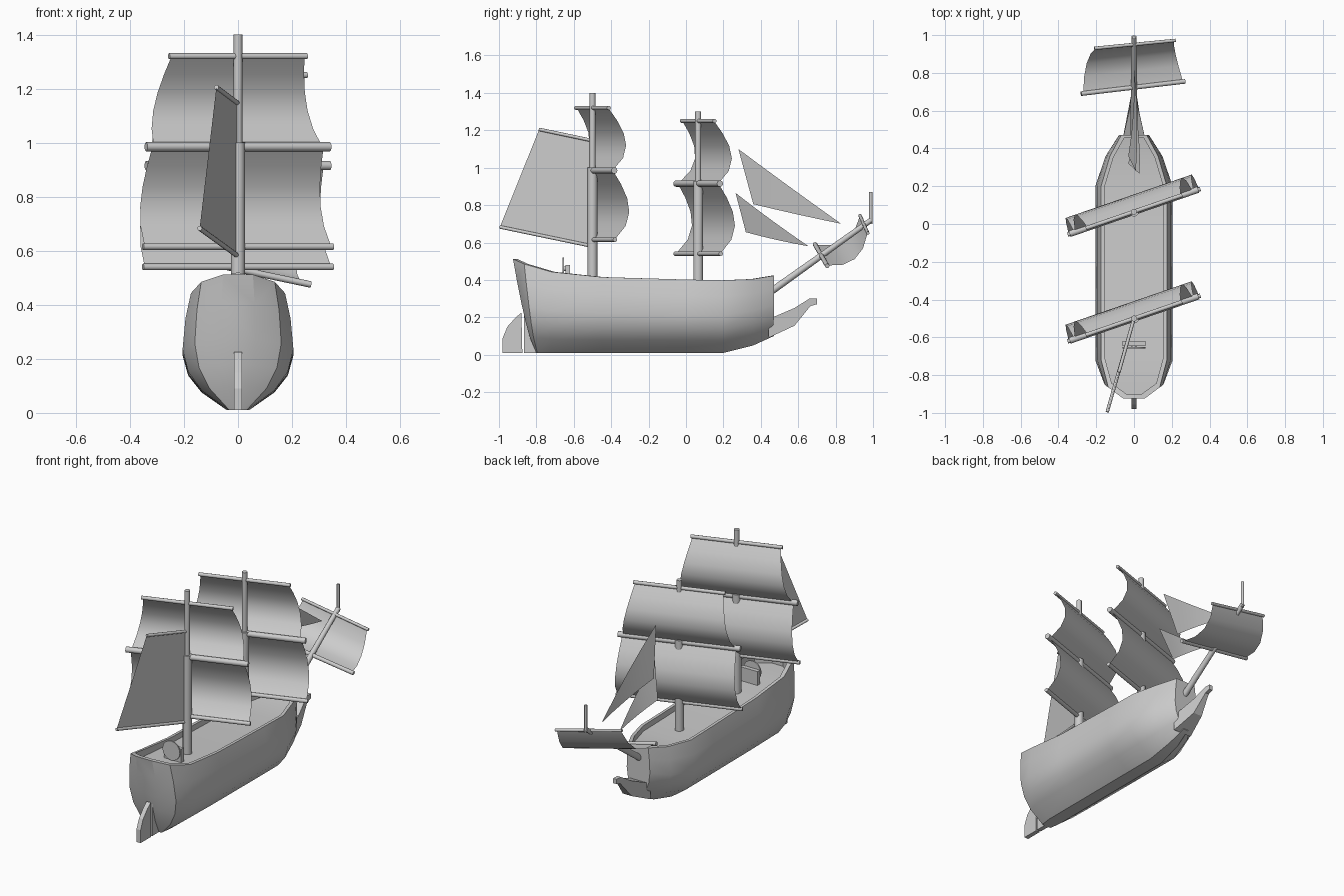
import bpy, bmesh
from math import radians, cos, sin
from mathutils import Vector as V

if "Cube" in bpy.data.objects:
    bpy.data.objects.remove(bpy.data.objects["Cube"])


def finish(name, verts, faces, smooth=None):
    me = bpy.data.meshes.new(name)
    me.from_pydata([tuple(v) for v in verts], [], faces)
    bm = bmesh.new()
    bm.from_mesh(me)
    bmesh.ops.remove_doubles(bm, verts=bm.verts, dist=1e-5)
    bmesh.ops.recalc_face_normals(bm, faces=bm.faces)
    bm.to_mesh(me)
    bm.free()
    ob = bpy.data.objects.new(name, me)
    bpy.context.collection.objects.link(ob)
    if smooth:
        bpy.ops.object.select_all(action='DESELECT')
        bpy.context.view_layer.objects.active = ob
        ob.select_set(True)
        bpy.ops.object.shade_smooth_by_angle(angle=radians(smooth))
    return ob


def rod(name, a, b, r1, r2=None, n=12):
    """Round spar between two points."""
    a, b = V(a), V(b)
    r2 = r1 if r2 is None else r2
    q = (b - a).to_track_quat('Z', 'Y')
    verts = []
    for p, r in ((a, r1), (b, r2)):
        for i in range(n):
            t = 2 * 3.14159265 * i / n
            verts.append(p + q @ V((r * cos(t), r * sin(t), 0)))
    faces = [(i, (i + 1) % n, n + (i + 1) % n, n + i) for i in range(n)]
    faces += [tuple(range(n)), tuple(range(n, 2 * n))]
    return finish(name, verts, faces, 40)


def sail(name, b0, b1, t0, t1, bulge=0.0, rows=4, low=0.0):
    """Cloth between a bottom edge and a top edge, bellied along its normal."""
    b0, b1, t0, t1 = map(V, (b0, b1, t0, t1))
    n = ((t0 + t1) - (b0 + b1)).cross((t1 - t0)).normalized()
    verts = []
    for i in range(rows + 1):
        u = i / rows
        w = 4 * u * (1 - u) * (1 + low * (1 - 2 * u))
        verts += [b0.lerp(t0, u) + n * bulge * w, b1.lerp(t1, u) + n * bulge * w]
    faces = [(2 * i, 2 * i + 1, 2 * i + 3, 2 * i + 2) for i in range(rows)]
    return finish(name, verts, faces, 50)


def plate(name, profile, width):
    """Side profile (y, z) given thickness along x; width is a function of y."""
    n = len(profile)
    verts = [(s * width(y), y, z) for s in (-1, 1) for y, z in profile]
    faces = [(i, (i + 1) % n, n + (i + 1) % n, n + i) for i in range(n)]
    faces += [tuple(range(n)), tuple(range(n, 2 * n))]
    return finish(name, verts, faces)


# Hull: lofted stations (y at top, y at keel, half width, keel z, rail z)
stations = [(-.925, -.80, .065, .01, .512), (-.865, -.795, .16, .01, .485),
            (-.72, -.72, .205, .01, .443), (-.45, -.45, .205, .01, .415),
            (0, 0, .205, .01, .402), (.2, .2, .205, .01, .398),
            (.36, .36, .15, .05, .405), (.47, .47, .08, .10, .423)]
section = [(.2, 0), (.66, .17), (.9, .33), (1, .52), (.95, .78), (.85, 1)]
L = len(section) + 2
verts = []
for yt, yb, w, zk, zt in stations:
    half = [(w * p, yb + (yt - yb) * q ** .7, zk + (zt - zk) * q) for p, q in section]
    inner = (w * .85 - .018, yt * .975)
    half += [(*inner, zt), (*inner, min(zt - .035, .40))]
    verts += half + [(-x, y, z) for x, y, z in half]
faces = []
S = 2 * L
for i in range(len(stations) - 1):
    a, b = i * S, (i + 1) * S
    for o in (0, L):
        faces += [(a + o + j, a + o + j + 1, b + o + j + 1, b + o + j) for j in range(L - 1)]
    for j in (0, L - 1):
        faces.append((a + j, b + j, b + L + j, a + L + j))
for a in (0, (len(stations) - 1) * S):
    faces += [(a + j, a + j + 1, a + L + j + 1, a + L + j) for j in range(L - 1)]
finish("hull", verts, faces, 28)

# Beakhead, rudder and sternpost
plate("beakhead", [(.44, .19), (.58, .25), (.66, .30), (.70, .30), (.70, .27),
                   (.665, .26), (.58, .155), (.44, .09)],
      lambda y: .012 + .05 * max(0, (.66 - y) / .22))
plate("rudder", [(-.98, .01), (-.98, .09), (-.955, .15), (-.91, .20), (-.88, .225),
                 (-.875, .01)], lambda y: .014)
plate("sternpost", [(-.865, .01), (-.865, .22), (-.80, .22), (-.80, .01)], lambda y: .014)

# Steering wheel and its stand
rod("steering_wheel", (0, -.659, .46), (0, -.651, .46), .06, n=16)
rod("wheel_axle", (0, -.655, .46), (0, -.62, .46), .012)
plate("wheel_stand", [(-.645, .38), (-.645, .48), (-.62, .48), (-.62, .38)], lambda y: .06)

# Square-rigged masts with braced yards and bellied sails
d = V((cos(radians(19)), sin(radians(19)), 0))
for name, y, zs, top in (("main", -.5, (.615, .985, 1.32), 1.40),
                         ("fore", .065, (.54, .915, 1.25), 1.30)):
    rod(name + "_lower_mast", (0, y, .36), (0, y, zs[1] + .015), .026)
    rod(name + "_top_mast", (0, y, zs[1]), (0, y, top), .016)
    c = [V((0, y, z)) for z in zs]
    for label, p, h, r in zip(("lower", "middle", "upper"), c,
                              (.372, .36, .27), (.012, .017, .011)):
        rod(f"{name}_{label}_yard", p - d * h, p + d * h, r)
    for label, b, t, hb, ht in (("course", c[0], c[1], .365, .335),
                                ("topsail", c[1], c[2], .33, .26)):
        sail(f"{name}_{label}", b - d * hb, b + d * hb, t - d * ht, t + d * ht, .085, 5, .3)

# Spanker with gaff and boom
gaff = (0, -.5, 1.145), (-.08, -.785, 1.205)
boom = (0, -.5, .58), (-.142, -.995, .683)
rod("spanker_gaff", *gaff, .009)
rod("spanker_boom", *boom, .009)
sail("spanker", boom[0], boom[1], gaff[0], gaff[1], 0, 1)

# Bowsprit, jack staff and spritsail
rod("bowsprit", (0, .38, .285), (0, .99, .72), .02, .014)
rod("jack_staff", (0, .988, .70), (0, .988, .87), .009)
low = V((-.28, .69, .59)), V((.27, .755, .475))
up = V((-.21, .93, .745)), V((.22, .972, .65))
rod("spritsail_lower_yard", *low, .012)
rod("spritsail_upper_yard", *up, .009)
sail("spritsail", low[0].lerp(low[1], .02), low[1].lerp(low[0], .02),
     up[0].lerp(up[1], .02), up[1].lerp(up[0], .02), .068)

# Jibs
for name, tack, clew, head in (
        ("outer_jib", (0, .83, .70), (-.03, .36, .805), (.01, .28, 1.10)),
        ("inner_jib", (0, .655, .58), (-.03, .32, .655), (.03, .265, .865))):
    sail(name, tack, tack, head, clew, .012)
